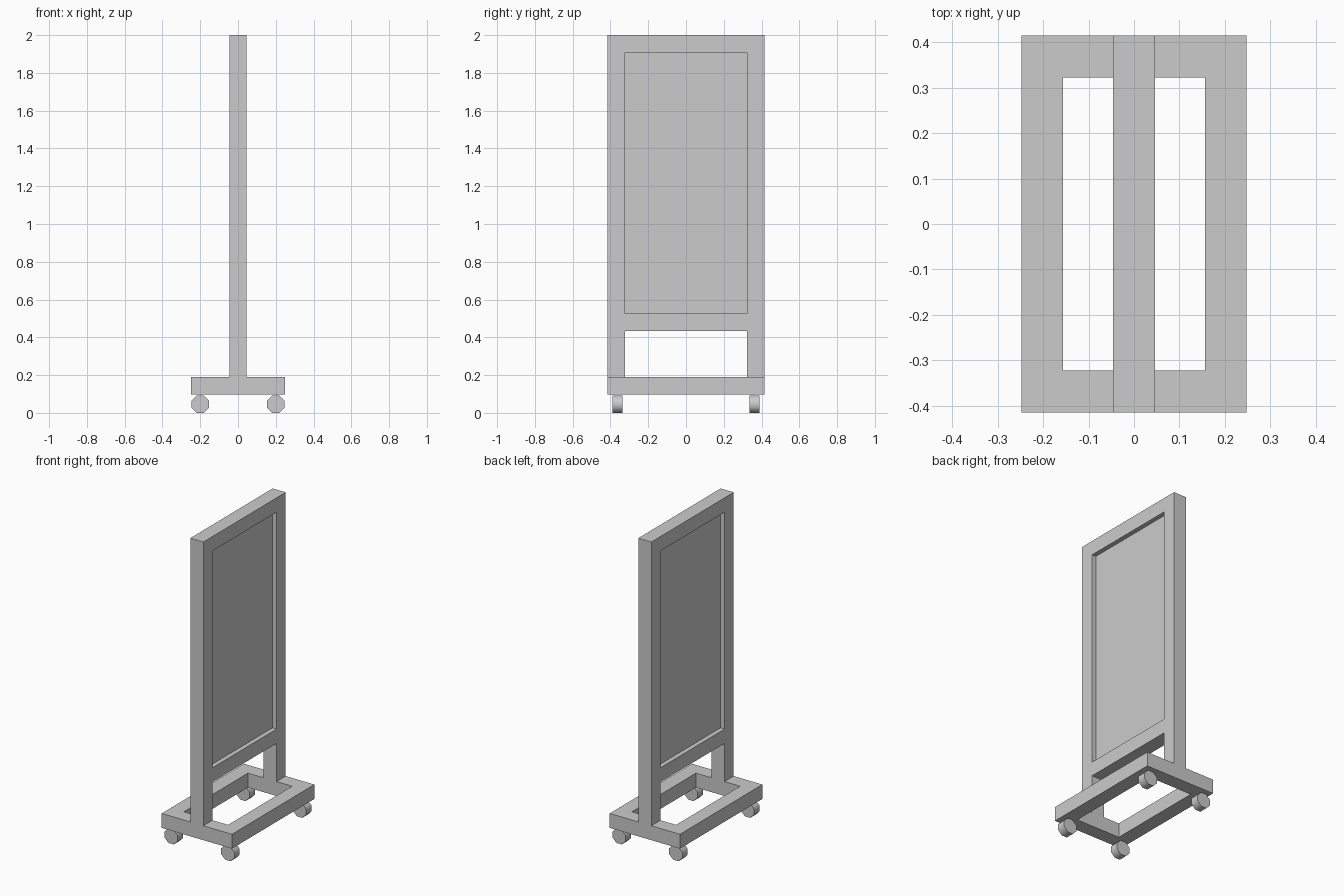
import bpy
import math

cube = bpy.data.objects.get("Cube")
if cube:
    bpy.data.objects.remove(cube, do_unlink=True)

# One plain grey for every part
grey = bpy.data.materials.new("plain grey")
grey.use_nodes = True
colour = (0.6, 0.6, 0.6, 1)
grey.diffuse_color = colour
grey.node_tree.nodes["Principled BSDF"].inputs["Base Color"].default_value = colour

BAR = 0.092           # square bar section
HALF_X = 0.248        # base half depth
HALF_Y = 0.415        # half width of base and stand
BASE_Z, BASE_TOP, TOP = 0.098, 0.19, 2.0
INNER = HALF_Y - BAR  # half width of the openings


def faces_mesh(name, verts, faces):
    mesh = bpy.data.meshes.new(name)
    mesh.from_pydata(verts, [], faces)
    mesh.materials.append(grey)
    obj = bpy.data.objects.new(name, mesh)
    bpy.context.collection.objects.link(obj)
    return obj


def box(name, x, y, z):
    """Box from (low, high) ranges on each axis."""
    bpy.ops.mesh.primitive_cube_add(size=1)
    obj = bpy.context.object
    obj.name = name
    obj.location = [(a + b) / 2 for a, b in (x, y, z)]
    obj.scale = [b - a for a, b in (x, y, z)]
    bpy.ops.object.transform_apply(location=True, scale=True)
    obj.data.materials.append(grey)
    return obj


def ring_frame(name, half_x, half_y, bar, z0, z1):
    """Rectangular frame lying flat, with one opening."""
    corners = [(-1, -1), (1, -1), (1, 1), (-1, 1)]
    verts = [(sx * (half_x - inset), sy * (half_y - inset), z)
             for z in (z0, z1) for inset in (0, bar) for sx, sy in corners]
    faces = []
    for i in range(4):
        j = (i + 1) % 4
        faces += [(i, j, j + 8, i + 8), (j + 4, i + 4, i + 12, j + 12),
                  (i + 8, j + 8, j + 12, i + 12), (j, i, i + 4, j + 4)]
    return faces_mesh(name, verts, faces)


# Base frame
ring_frame("base_frame", HALF_X, HALF_Y, BAR, BASE_Z, BASE_TOP)

# Uprights, cross rails and recessed board
bar_x = (-BAR / 2, BAR / 2)
inner_y = (-INNER, INNER)
box("right_post", bar_x, (-HALF_Y, -INNER), (BASE_TOP, TOP))
box("left_post", bar_x, (INNER, HALF_Y), (BASE_TOP, TOP))
box("top_rail", bar_x, inner_y, (TOP - BAR, TOP))
box("lower_rail", bar_x, inner_y, (0.433, 0.525))
box("board", (-0.017, 0.017), inner_y, (0.525, TOP - BAR))

# Eight-sided caster wheels
for sx, side in ((-1, "right"), (1, "left")):
    for sy, end in ((-1, "front"), (1, "back")):
        bpy.ops.mesh.primitive_cylinder_add(
            vertices=8, radius=0.05, depth=0.054,
            location=(sx * 0.2, sy * 0.362, 0.0462))
        wheel = bpy.context.object
        wheel.name = f"{end}_{side}_wheel"
        wheel.rotation_euler = (math.pi / 2, math.pi / 8, 0)
        bpy.ops.object.transform_apply(location=False, rotation=True, scale=False)
        wheel.data.materials.append(grey)
        bpy.ops.object.shade_smooth_by_angle(angle=math.radians(50))
